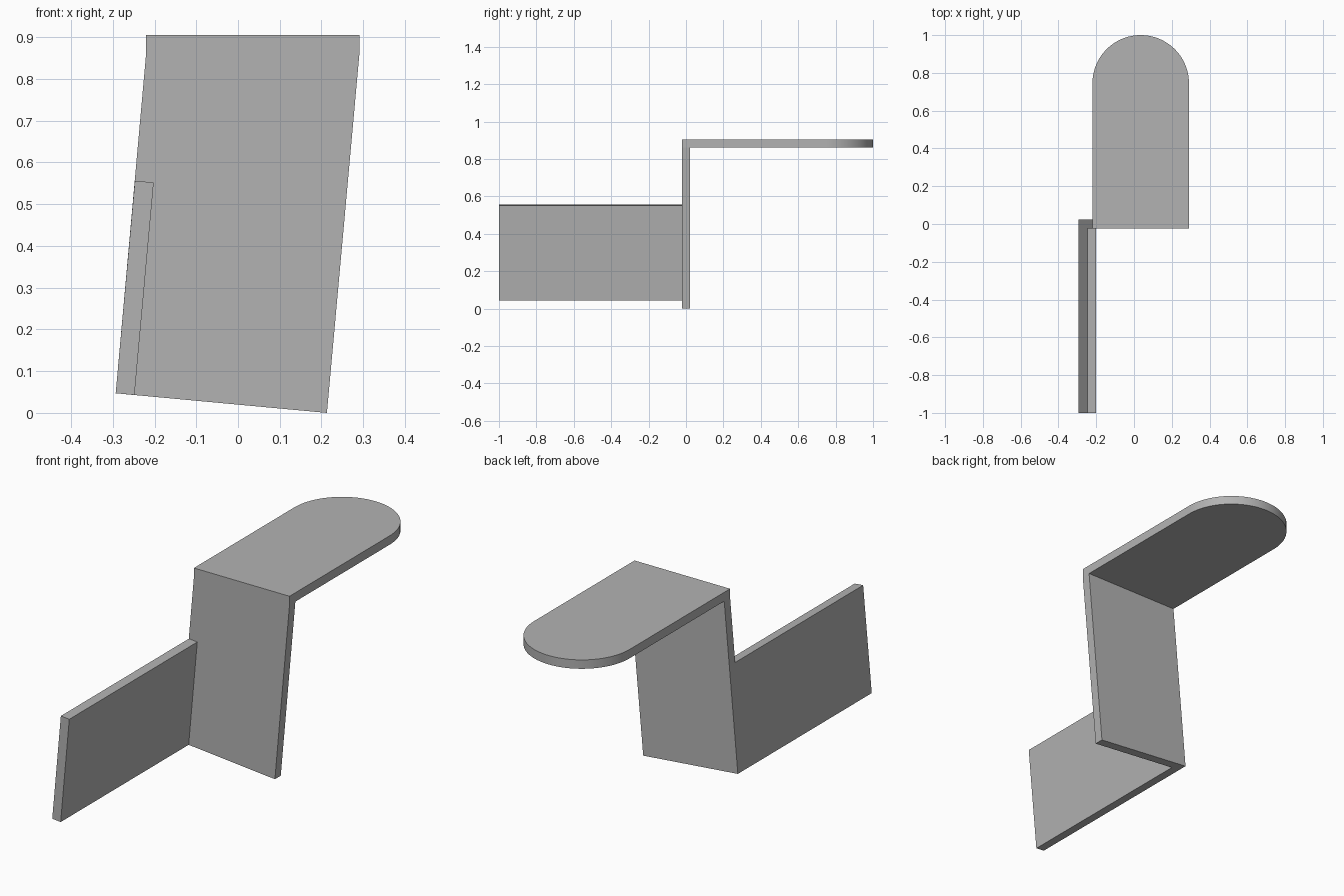
import bpy, bmesh, math
from mathutils import Vector

cube = bpy.data.objects.get("Cube")
if cube:
    bpy.data.objects.remove(cube, do_unlink=True)

grey = bpy.data.materials.new("plain grey")
grey.use_nodes = True
colour = (0.45, 0.45, 0.45, 1)
grey.diffuse_color = colour
grey.node_tree.nodes["Principled BSDF"].inputs["Base Color"].default_value = colour


def extrude_outline(name, points, direction):
    """Solid made by sweeping a flat outline along a direction."""
    bm = bmesh.new()
    face = bm.faces.new([bm.verts.new(p) for p in points])
    swept = bmesh.ops.extrude_face_region(bm, geom=[face])["geom"]
    verts = [v for v in swept if isinstance(v, bmesh.types.BMVert)]
    bmesh.ops.translate(bm, verts=verts, vec=Vector(direction))
    bmesh.ops.recalc_face_normals(bm, faces=bm.faces)
    mesh = bpy.data.meshes.new(name)
    bm.to_mesh(mesh)
    bm.free()
    mesh.materials.append(grey)
    obj = bpy.data.objects.new(name, mesh)
    bpy.context.collection.objects.link(obj)
    return obj


half = 0.0225                      # half the sheet thickness
left, right = -0.22, 0.291         # sides of the top plate
top, under = 0.905, 0.862

# Leaning upright panel
extrude_outline("upright_panel",
                [(x, -half, z) for x, z in ((-0.293, 0.047), (0.213, 0),
                                            (right, under), (left, under))],
                (0, 2 * half, 0))

# Side flange reaching forward, tilted with the panel
extrude_outline("side_flange",
                [(x, -1, z) for x, z in ((-0.293, 0.047), (-0.248, 0.043),
                                         (-0.202, 0.552), (-0.247, 0.556))],
                (0, 1 - half, 0))

# Level top plate with a round end reaching back
radius = (right - left) / 2
middle = (left + right) / 2
steps = 48
outline = [(left, -half, under), (right, -half, under)]
for i in range(steps + 1):
    a = math.pi * i / steps
    outline.append((middle + radius * math.cos(a),
                    1 - radius + radius * math.sin(a), under))
plate = extrude_outline("top_plate", outline, (0, 0, top - under))

bpy.ops.object.select_all(action="DESELECT")
plate.select_set(True)
bpy.context.view_layer.objects.active = plate
bpy.ops.object.shade_smooth_by_angle(angle=math.radians(30))
